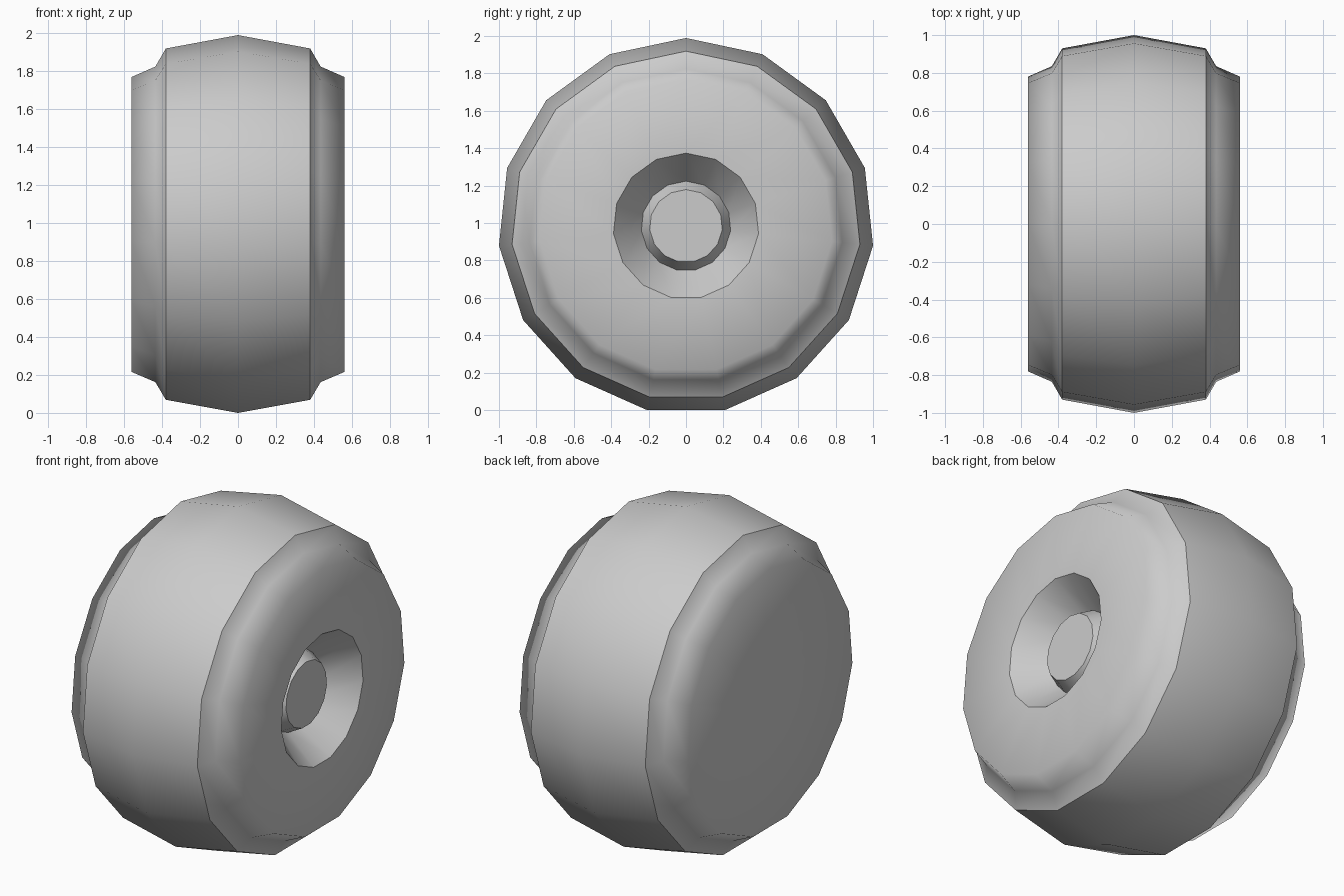
import bpy, bmesh, math

if "Cube" in bpy.data.objects:
    bpy.data.objects.remove(bpy.data.objects["Cube"])

SIDES = 15
RADIUS = 1.0055
AXLE_Z = RADIUS * math.cos(math.pi / SIDES)   # rests on a flat of the polygon


def lathe(name, profile, sharp=(), cap=False):
    """Spin (x, radius) points, ordered from +x inwards/outwards, about the x axis."""
    bm = bmesh.new()
    rings = []
    for x, r in profile:
        rings.append([bm.verts.new((x, r * math.sin(2 * math.pi * k / SIDES),
                                    r * math.cos(2 * math.pi * k / SIDES)))
                      for k in range(SIDES)])
    for a, b in zip(rings, rings[1:]):
        for k in range(SIDES):
            j = (k + 1) % SIDES
            bm.faces.new((a[k], b[k], b[j], a[j]))
    if cap:
        bm.faces.new(rings[-1][::-1])          # end cap facing +x
    for i in sharp:
        for k in range(SIDES):
            bm.edges.get((rings[i][k], rings[i][(k + 1) % SIDES])).smooth = False
    for f in bm.faces:
        f.smooth = True
    bm.normal_update()
    mesh = bpy.data.meshes.new(name)
    bm.to_mesh(mesh)
    bm.free()
    ob = bpy.data.objects.new(name, mesh)
    ob.location.z = AXLE_Z
    bpy.context.collection.objects.link(ob)
    mod = ob.modifiers.new("weighted_normals", 'WEIGHTED_NORMAL')
    mod.keep_sharp = True
    return ob


# Tyre: symmetrical crowned tread, stepped shoulders and flat side walls
half = [(0.56, 0.785), (0.435, 0.84), (0.38, 0.935)]
mirrored = [(-x, r) for x, r in reversed(half)]
tyre = [(0.56, 0.39)] + half + [(0, RADIUS)] + mirrored + [(-0.56, 0.195)]
# profile runs from +x to -x, so normals face outwards
lathe("tyre", tyre, sharp=(3, 5))

# Hub: conical recess in the +x side with a raised tapered boss
lathe("hub", [(0.455, 0.195), (0.37, 0.24), (0.56, 0.39)][::-1],
      sharp=(1, 2), cap=True)
hub = bpy.data.objects["hub"].data
bm = bmesh.new()
bm.from_mesh(hub)
# make recess and boss walls face away from the solid
bmesh.ops.recalc_face_normals(bm, faces=bm.faces)
cap = max(bm.faces, key=lambda f: len(f.verts))
if cap.normal.x < 0:
    bmesh.ops.reverse_faces(bm, faces=bm.faces)
bm.to_mesh(hub)
bm.free()

# Axle end: plain disc flush with the -x side wall
lathe("axle_end", [(-0.56, 0.195)], cap=True)
